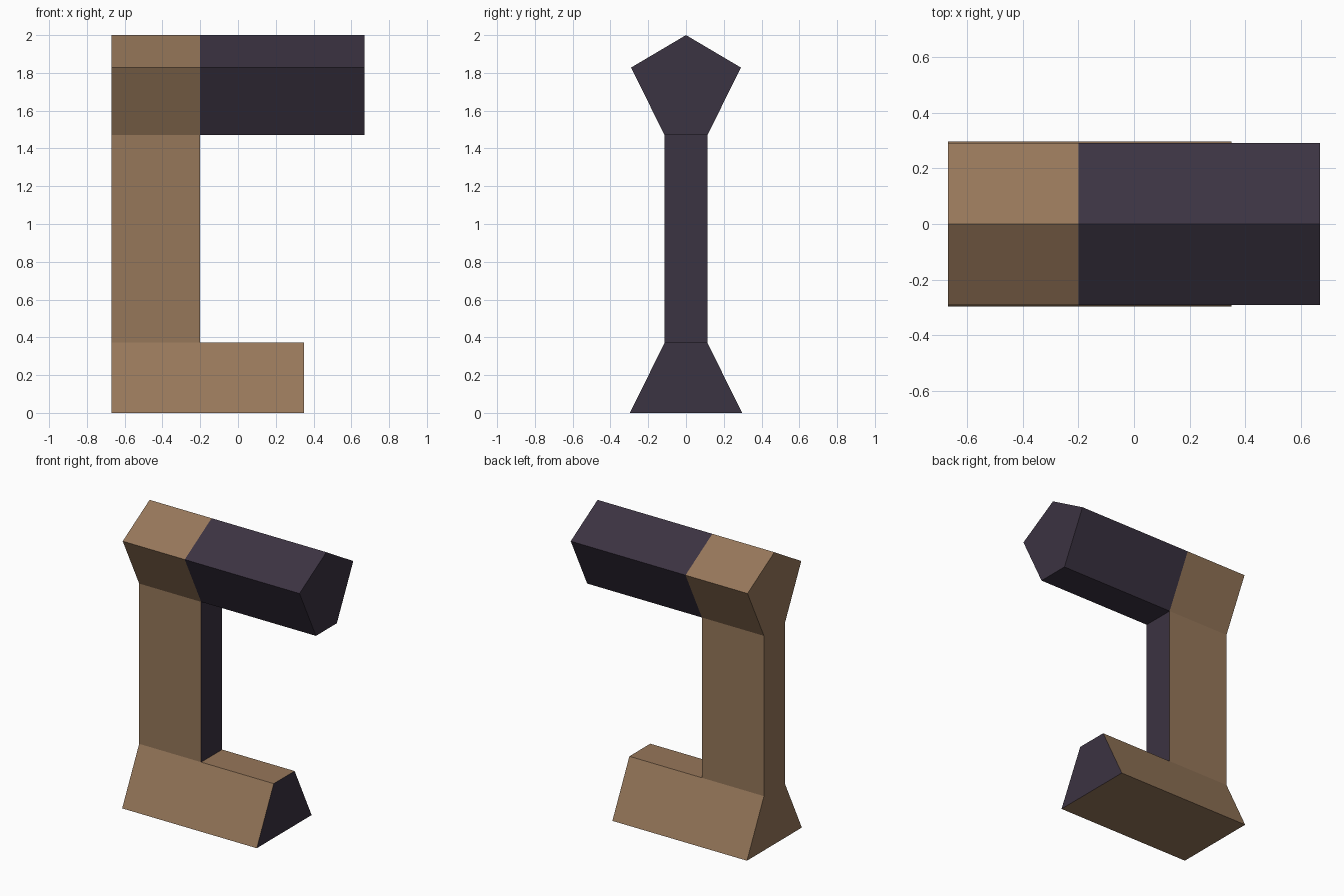
import bpy
import bmesh

if "Cube" in bpy.data.objects:
    bpy.data.objects.remove(bpy.data.objects["Cube"])


def make_material(name, color):
    m = bpy.data.materials.new(name)
    m.diffuse_color = (*color, 1.0)
    m.use_nodes = True
    m.node_tree.nodes["Principled BSDF"].inputs["Base Color"].default_value = m.diffuse_color
    return m


BROWN = make_material("warm brown", (0.305, 0.184, 0.102))
DARK = make_material("dark plum", (0.044, 0.033, 0.054))

# Shared stations along x and heights
BACK, SEAM = -0.67, -0.2
LOW, HIGH = 0.372, 1.47
NECK = 0.113


def prism(name, profile, stations, is_dark, open_edges=()):
    """Extrude a (y, z) profile, counter-clockwise seen from +x, through x stations.
    open_edges are left out of the first segment, where another part joins on."""
    bm = bmesh.new()
    rings = [[bm.verts.new((x, y, z)) for y, z in profile] for x in stations]
    n = len(profile)
    for s, (a, b) in enumerate(zip(rings, rings[1:])):
        for i in range(n):
            if s == 0 and i in open_edges:
                continue
            j = (i + 1) % n
            bm.faces.new((a[i], a[j], b[j], b[i]))
    bm.faces.new(rings[0][::-1])
    bm.faces.new(rings[-1])
    bm.normal_update()
    for f in bm.faces:
        f.material_index = int(is_dark(f))
    me = bpy.data.meshes.new(name)
    bm.to_mesh(me)
    bm.free()
    me.materials.append(BROWN)
    me.materials.append(DARK)
    ob = bpy.data.objects.new(name, me)
    bpy.context.collection.objects.link(ob)
    return ob


def faces_right(f):
    return f.normal.x > 0.5


def past_seam(f):
    return f.calc_center_median().x > SEAM + 0.01


# Flared base, open on top beneath the column
prism("base", [(-0.297, 0), (0.297, 0), (NECK, LOW), (-NECK, LOW)],
      [BACK, SEAM, 0.35], faces_right, open_edges=(2,))

# Upright column, open where it meets base and head
prism("column", [(-NECK, LOW), (NECK, LOW), (NECK, HIGH), (-NECK, HIGH)],
      [BACK, SEAM], faces_right, open_edges=(0, 2))

# Five-sided head bar, brown behind the seam and dark ahead of it
prism("head_bar", [(-NECK, HIGH), (NECK, HIGH), (0.291, 1.828), (0, 2.0), (-0.291, 1.828)],
      [BACK, SEAM, 0.67], past_seam, open_edges=(0,))
